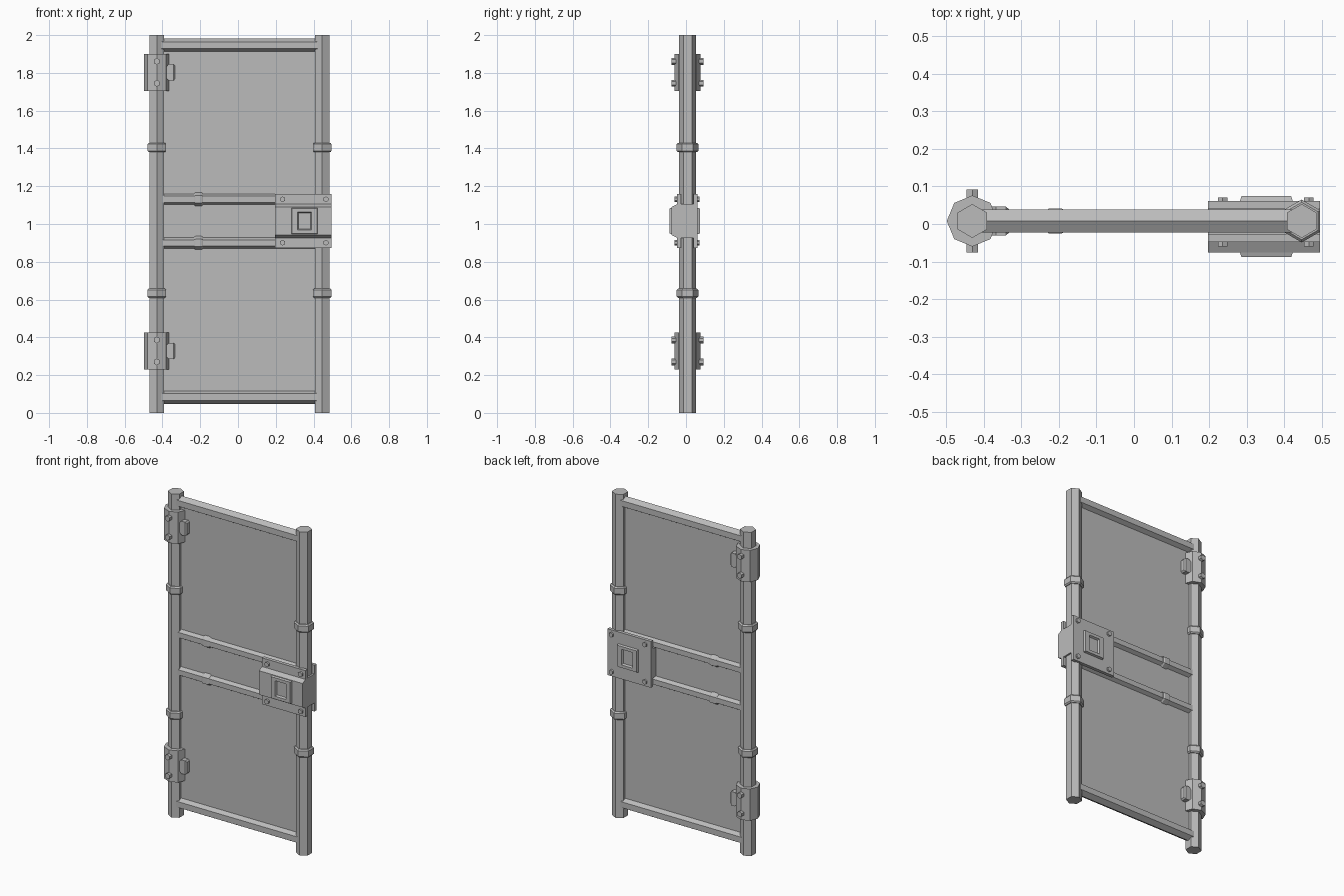
import bpy, bmesh
from math import pi, sin, cos
from mathutils import Matrix

old = bpy.data.objects.get("Cube")
if old:
    bpy.data.objects.remove(old)

# Plain grey metal
metal = bpy.data.materials.new("grey_metal")
metal.use_nodes = True
metal.diffuse_color = (0.5, 0.5, 0.5, 1)
metal.node_tree.nodes["Principled BSDF"].inputs["Base Color"].default_value = (0.5, 0.5, 0.5, 1)

MID = 0.008            # depth of the door's centre plane
CENTRE = 1.016         # height of the lock
POSTS = {"right": -0.43, "left": 0.446}

# Turn a z-aligned prism so it runs along x or y
TURN = {"x": Matrix.Rotation(pi / 2, 4, "Y"),
        "y": Matrix.Rotation(-pi / 2, 4, "X"),
        "z": Matrix.Identity(4)}


def finish(name, bm):
    bmesh.ops.recalc_face_normals(bm, faces=bm.faces)
    mesh = bpy.data.meshes.new(name)
    bm.to_mesh(mesh)
    bm.free()
    mesh.materials.append(metal)
    ob = bpy.data.objects.new(name, mesh)
    bpy.context.collection.objects.link(ob)
    return ob


def loft(name, loops):
    """Skin a row of point loops and cap both ends."""
    bm = bmesh.new()
    rings = [[bm.verts.new(p) for p in loop] for loop in loops]
    n = len(rings[0])
    for a, b in zip(rings, rings[1:]):
        for i in range(n):
            j = (i + 1) % n
            bm.faces.new((a[i], a[j], b[j], b[i]))
    bm.faces.new(rings[0])
    bm.faces.new(rings[-1])
    return finish(name, bm)


def prism(name, axis, at, rings, sides=6, start=pi / 2):
    """Regular prism; rings are (position along the axis, radius)."""
    loops = [[(r * cos(start + 2 * pi * i / sides), r * sin(start + 2 * pi * i / sides), t)
              for i in range(sides)] for t, r in rings]
    ob = loft(name, loops)
    ob.data.transform(Matrix.Translation(at) @ TURN[axis])
    return ob


def collar(name, axis, at, half, r):
    c = half * 0.3
    prism(name, axis, at, [(-half, r - c), (c - half, r), (half - c, r), (half, r - c)],
          start=0 if axis == "x_flat" else pi / 2)


def box(name, x, y, z):
    return loft(name, [[(x[0], b, c), (x[1], b, c), (x[1], b, d), (x[0], b, d)]
                       for b, c, d in ((y[0], *z), (y[1], *z))])


def bolt(name, x, z, y0, y1, r):
    prism(name, "y", (x, 0, z), [(y0, r), (y1, r)])


# Upright posts with collars
for side, x in POSTS.items():
    prism(side + "_post", "z", (x, MID, 0), [(0, 0.045), (2, 0.045)])
    for label, z in (("lower", 0.633), ("upper", 1.405)):
        collar(f"{side}_{label}_collar", "z", (x, MID, z), 0.025, 0.057)

# Horizontal rails, ridge uppermost
def rail(name, z, r):
    ob = prism(name, "x", (0, MID, z), [(-0.41, r), (0.43, r)], start=0)
    return ob

for label, z, r in (("bottom", 0.084, 0.036), ("lower_middle", 0.9, 0.032),
                    ("upper_middle", 1.131, 0.032), ("top", 1.946, 0.036)):
    rail(label + "_rail", z, r)
    if "middle" in label:
        prism(label + "_rail_collar", "x", (-0.209, MID, z),
              [(-0.025, 0.033), (-0.016, 0.039), (0.016, 0.039), (0.025, 0.033)], start=0)

# Thin sheet filling the frame
box("door_panel", (-0.41, 0.43), (MID - 0.006, MID + 0.006), (0.084, 1.946))

# Hinges: eight-sided sleeve, bolts through it and a flared tab
for label, z in (("lower", 0.328), ("upper", 1.803)):
    x = POSTS["right"]
    prism(label + "_hinge_sleeve", "z", (x, MID, z), [(-0.098, 0.068), (0.098, 0.068)],
          sides=8, start=0)
    for end, dz in (("bottom", -0.058), ("top", 0.058)):
        bolt(f"{label}_hinge_{end}_bolt", x, z + dz, MID - 0.084, MID + 0.084, 0.018)
    loft(label + "_hinge_tab",
         [[(tx, MID + sy * hy, z + sz * hz) for sy, sz in ((-1, -1), (1, -1), (1, 1), (-1, 1))]
          for tx, hy, hz in ((-0.395, 0.038, 0.012), (-0.367, 0.038, 0.043),
                             (-0.341, 0.038, 0.043), (-0.333, 0.032, 0.034))])

# Lock: two bolted plates and a solid middle body with sloped front edges
LOCK_X = (0.197, 0.495)
box("lock_front_plate", LOCK_X, (-0.048, -0.026), (CENTRE - 0.143, CENTRE + 0.143))
box("lock_back_plate", LOCK_X, (0.04, 0.061), (CENTRE - 0.143, CENTRE + 0.143))
section = [(0.06, 0.09), (-0.046, 0.09), (-0.076, 0.074)]
outline = [(y, h) for y, h in section] + [(y, -h) for y, h in reversed(section)]
loft("lock_body", [[(x, y, CENTRE + h) for y, h in outline] for x in LOCK_X])
for x in (0.236, 0.465):
    for dz in (-0.115, 0.115):
        bolt("lock_front_bolt", x, CENTRE + dz, -0.06, -0.04, 0.015)
        bolt("lock_back_bolt", x, CENTRE + dz, 0.05, 0.071, 0.015)


# Tapered frame with a sunken window, drawn inwards ring by ring
def window(name, base, face, out):
    cx = 0.352
    steps = ((base, 0.072, 0.072), (face, 0.066, 0.066), (face, 0.038, 0.048),
             (face - out * 0.011, 0.032, 0.042))
    loft(name, [[(cx + sx * hx, y, CENTRE + sz * hz)
                 for sx, sz in ((-1, -1), (1, -1), (1, 1), (-1, 1))] for y, hx, hz in steps])

window("lock_front_window", -0.07, -0.088, -1)
window("lock_back_window", 0.055, 0.074, 1)
